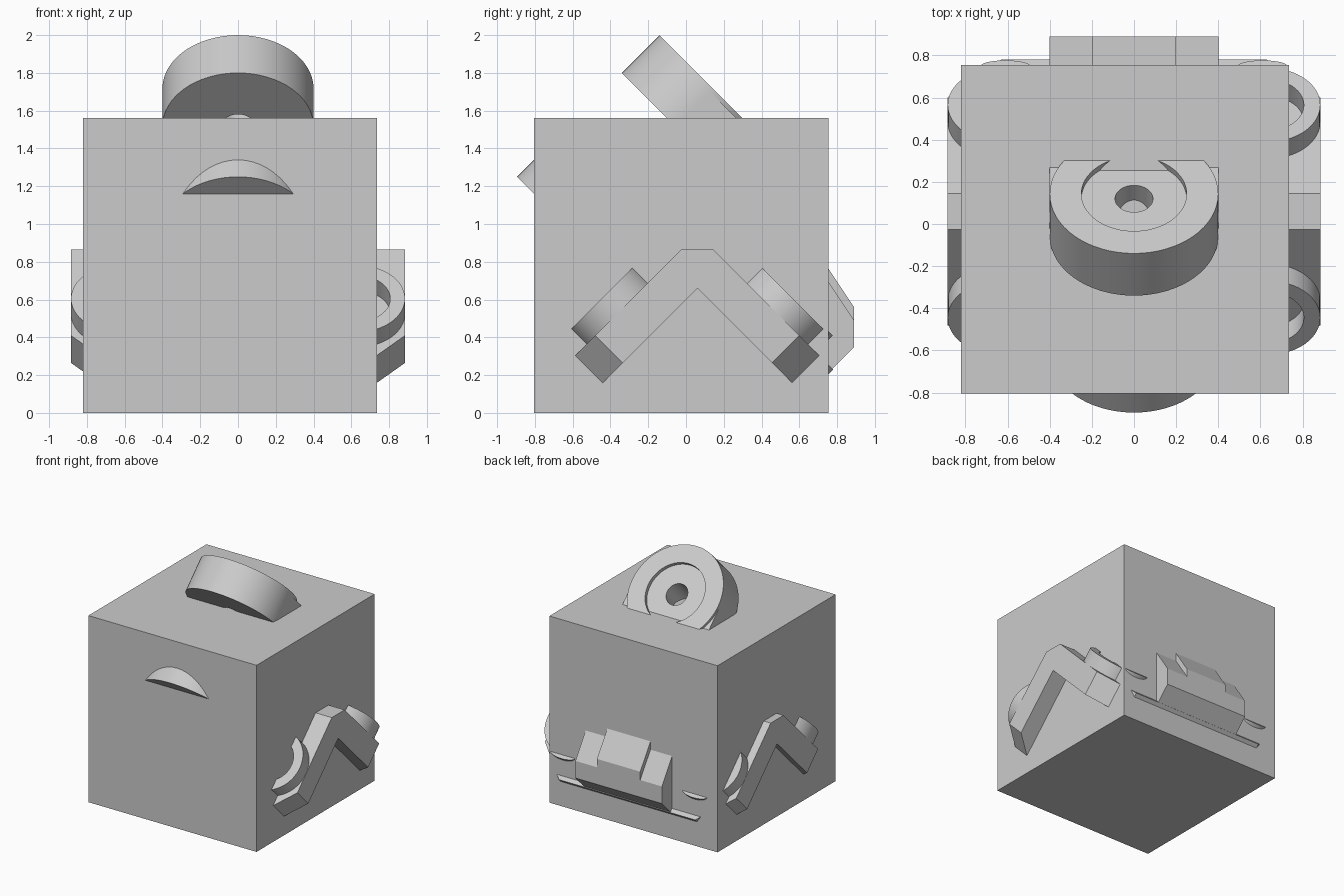
import bpy, bmesh, math
from mathutils import Matrix

if "Cube" in bpy.data.objects:
    bpy.data.objects.remove(bpy.data.objects["Cube"])

grey = bpy.data.materials.new("plain grey")
grey.diffuse_color = (0.6, 0.6, 0.6, 1)
grey.use_nodes = True
grey.node_tree.nodes["Principled BSDF"].inputs["Base Color"].default_value = grey.diffuse_color
TILT = math.radians(45)


def finish(name, bm, smooth=False):
    bmesh.ops.recalc_face_normals(bm, faces=bm.faces)
    mesh = bpy.data.meshes.new(name)
    bm.to_mesh(mesh)
    bm.free()
    mesh.materials.append(grey)
    ob = bpy.data.objects.new(name, mesh)
    bpy.context.collection.objects.link(ob)
    if smooth:
        bpy.ops.object.select_all(action='DESELECT')
        ob.select_set(True)
        bpy.context.view_layer.objects.active = ob
        bpy.ops.object.shade_smooth_by_angle(angle=math.radians(30))
    return ob


def loft(name, sections):
    """Join (x, [(y, z), ...]) cross sections along x and cap the ends."""
    bm = bmesh.new()
    loops = [[bm.verts.new((x, y, z)) for y, z in pts] for x, pts in sections]
    n = len(loops[0])
    for a, b in zip(loops, loops[1:]):
        for i in range(n):
            j = (i + 1) % n
            bm.faces.new((a[i], a[j], b[j], b[i]))
    bm.faces.new(loops[0])
    bm.faces.new(loops[-1])
    return finish(name, bm)


def box_mesh(name, x0, x1, y0, y1, z0, z1):
    return loft(name, [(x, [(y0, z0), (y1, z0), (y1, z1), (y0, z1)]) for x in (x0, x1)])


def place(ob, loc, angle):
    ob.matrix_world = Matrix.Translation(loc) @ Matrix.Rotation(angle, 4, 'X')


def lathe(name, profile, loc, angle, steps=64):
    """Revolve a closed (radius, height) profile, then tilt it about x."""
    bm = bmesh.new()
    rings = []
    for k in range(steps):
        t = 2 * math.pi * k / steps
        rings.append([bm.verts.new((r * math.cos(t), r * math.sin(t), h)) for r, h in profile])
    n = len(profile)
    for k in range(steps):
        a, b = rings[k], rings[(k + 1) % steps]
        for i in range(n):
            j = (i + 1) % n
            bm.faces.new((a[i], b[i], b[j], a[j]))
    ob = finish(name, bm, True)
    place(ob, loc, angle)
    return ob


# Main cube
box_mesh("cube_body", -0.82, 0.735, -0.805, 0.755, 0, 1.56)

# Two coaxial lugs: recessed discs with a through hole
lug = [(0.09, 0), (0.4, 0), (0.4, 0.283), (0.25, 0.283), (0.25, 0.25), (0.09, 0.25)]
upper = (0, -0.057, 1.517)
lathe("upper_lug", lug, upper, -TILT)
lathe("lower_lug", lug, (0, -0.612, 0.967), -TILT)

# Straight cheeks continuing the upper lug down into the cube
for side in (-1, 1):
    xs = sorted((side * 0.28, side * 0.4))
    cheek = box_mesh("lug_cheek", xs[0], xs[1], 0, 0.4, 0, 0.26)
    place(cheek, upper, -TILT)


# Bent plate with chamfered corners
def bent(e):
    half = [(0.085, 0.865), (0.54 + e, 0.41 - e), (0.395 + e, 0.265 - e)]
    right = [(0.06 + d, z) for d, z in half]
    left = [(0.06 - d, z) for d, z in reversed(half)]
    return right + [(0.06, 0.66)] + left


loft("bent_plate", [(-0.885, bent(0)), (-0.63, bent(0.18)), (0.63, bent(0.18)), (0.885, bent(0))])

# Ring bosses and rear washer edges on the plate
ring = [(0.17, -0.03), (0.248, -0.03), (0.248, 0.117), (0.17, 0.117)]
for side in (-1, 1):
    lathe("front_ring", ring, (side * 0.636, -0.3625, 0.5225), TILT)
    lathe("rear_ring", ring, (side * 0.636, 0.4825, 0.5225), -TILT)
    bm = bmesh.new()
    bmesh.ops.create_cone(bm, cap_ends=True, segments=32, radius1=0.115, radius2=0.115, depth=0.04,
                          matrix=Matrix.Diagonal((1, 0.31, 1, 1)))
    washer = finish("washer_edge", bm, True)
    place(washer, (side * 0.61, 0.737, 0.421), -TILT)


# Rear stepped block
def block(drop):
    return [(0.70, 0.845 - drop), (0.89, 0.56 - drop), (0.89, 0.347), (0.70, 0.157)]


loft("rear_block_middle", [(-0.2, block(0)), (0.2, block(0))])
for side in (-1, 1):
    loft("rear_block_side", [(side * 0.2, block(0.07)), (side * 0.4, block(0.07))])
